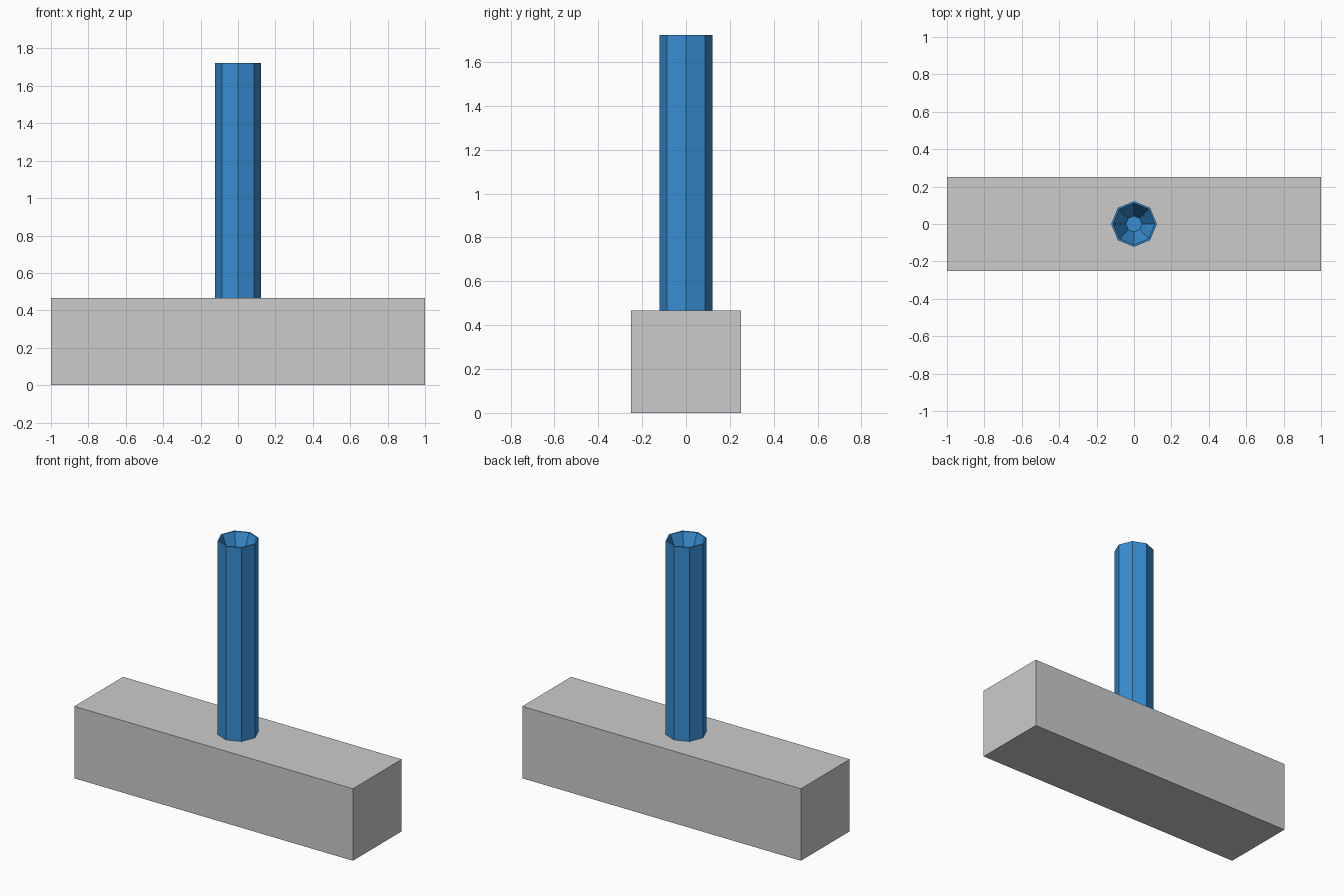
import bpy, bmesh
from math import cos, sin, tau

if "Cube" in bpy.data.objects:
    bpy.data.objects.remove(bpy.data.objects["Cube"])

SIDES = 8
BASE_TOP = 0.467
POST_TOP = 1.723


def add_object(name, bm):
    bmesh.ops.recalc_face_normals(bm, faces=bm.faces)
    mesh = bpy.data.meshes.new(name)
    bm.to_mesh(mesh)
    bm.free()
    obj = bpy.data.objects.new(name, mesh)
    bpy.context.collection.objects.link(obj)
    return obj


# Base block
bm = bmesh.new()
bmesh.ops.create_cube(bm, size=1)
bmesh.ops.scale(bm, vec=(2, 0.5, BASE_TOP), verts=bm.verts)
bmesh.ops.translate(bm, vec=(0, 0, BASE_TOP / 2), verts=bm.verts)
add_object("base_block", bm)

# Octagonal post with a thin rim and a tapered recess: (radius, height)
profile = [(0.122, BASE_TOP), (0.122, POST_TOP),
           (0.112, POST_TOP), (0.043, POST_TOP - 0.16)]
bm = bmesh.new()
rings = [[bm.verts.new((r * cos(tau * i / SIDES), r * sin(tau * i / SIDES), z))
          for i in range(SIDES)] for r, z in profile]
for low, high in zip(rings, rings[1:]):
    for i in range(SIDES):
        j = (i + 1) % SIDES
        bm.faces.new((low[i], low[j], high[j], high[i]))
bm.faces.new(rings[0][::-1])
bm.faces.new(rings[-1])
post = add_object("post", bm)

# Blue post material
blue = bpy.data.materials.new("blue")
blue.diffuse_color = (0.04, 0.27, 0.65, 1)
blue.use_nodes = True
blue.node_tree.nodes["Principled BSDF"].inputs["Base Color"].default_value = blue.diffuse_color
post.data.materials.append(blue)
